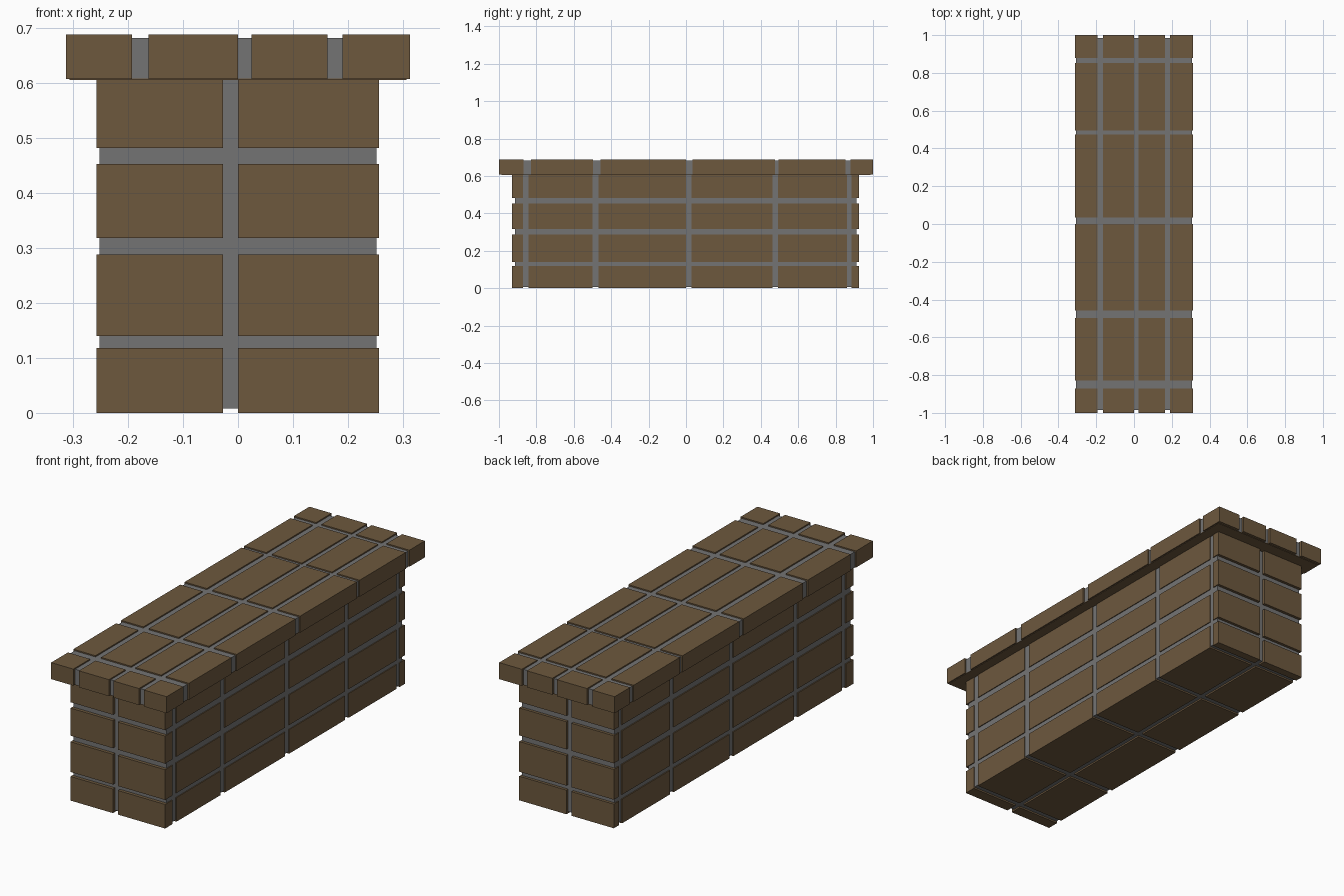
import bpy, bmesh
from mathutils import Matrix, Vector

if "Cube" in bpy.data.objects:
    bpy.data.objects.remove(bpy.data.objects["Cube"])


def material(name, rgb):
    m = bpy.data.materials.new(name)
    m.diffuse_color = (*rgb, 1)
    m.use_nodes = True
    m.node_tree.nodes["Principled BSDF"].inputs["Base Color"].default_value = m.diffuse_color
    return m


BROWN = material("brown_brick", (0.153, 0.098, 0.048))
GREY = material("grey_mortar", (0.175, 0.175, 0.175))


def block_grid(name, xs, ys, zs, mat):
    """One box for every combination of the x, y and z spans."""
    bm = bmesh.new()
    for x0, x1 in xs:
        for y0, y1 in ys:
            for z0, z1 in zs:
                centre = Vector((x0 + x1, y0 + y1, z0 + z1)) / 2
                size = Matrix.Diagonal((x1 - x0, y1 - y0, z1 - z0, 1))
                bmesh.ops.create_cube(bm, size=1, matrix=Matrix.Translation(centre) @ size)
    mesh = bpy.data.meshes.new(name)
    bm.to_mesh(mesh)
    bm.free()
    mesh.materials.append(mat)
    ob = bpy.data.objects.new(name, mesh)
    bpy.context.collection.objects.link(ob)
    return ob


# Wall: mortar core with four courses of bricks standing proud of it
block_grid("wall_mortar", [(-0.252, 0.252)], [(-0.914, 0.912)], [(0.008, 0.607)], GREY)
wall_x = [(-0.257, -0.027), (0.0, 0.256)]
wall_y = [(-0.93, -0.872), (-0.842, -0.50), (-0.468, 0.0),
          (0.03, 0.462), (0.492, 0.862), (0.886, 0.926)]
courses = [(0.0, 0.118), (0.14, 0.288), (0.318, 0.453), (0.482, 0.607)]
for i, span in enumerate(courses, 1):
    block_grid(f"brick_course_{i}", wall_x, wall_y, [span], BROWN)

# Cap: overhanging slab of coping bricks, mortar between, flat brown underside
cap_x = [(-0.313, -0.193), (-0.163, 0.0), (0.025, 0.163), (0.19, 0.313)]
cap_y = [(-1.0, -0.87), (-0.828, -0.497), (-0.458, 0.0),
         (0.034, 0.475), (0.495, 0.853), (0.88, 1.0)]
block_grid("cap_mortar", [(-0.306, 0.306)], [(-0.986, 0.986)], [(0.608, 0.682)], GREY)
block_grid("cap_bricks", cap_x, cap_y, [(0.607, 0.688)], BROWN)
block_grid("cap_underside", [(-0.306, 0.306)], [(-0.986, 0.986)], [(0.605, 0.609)], BROWN)
